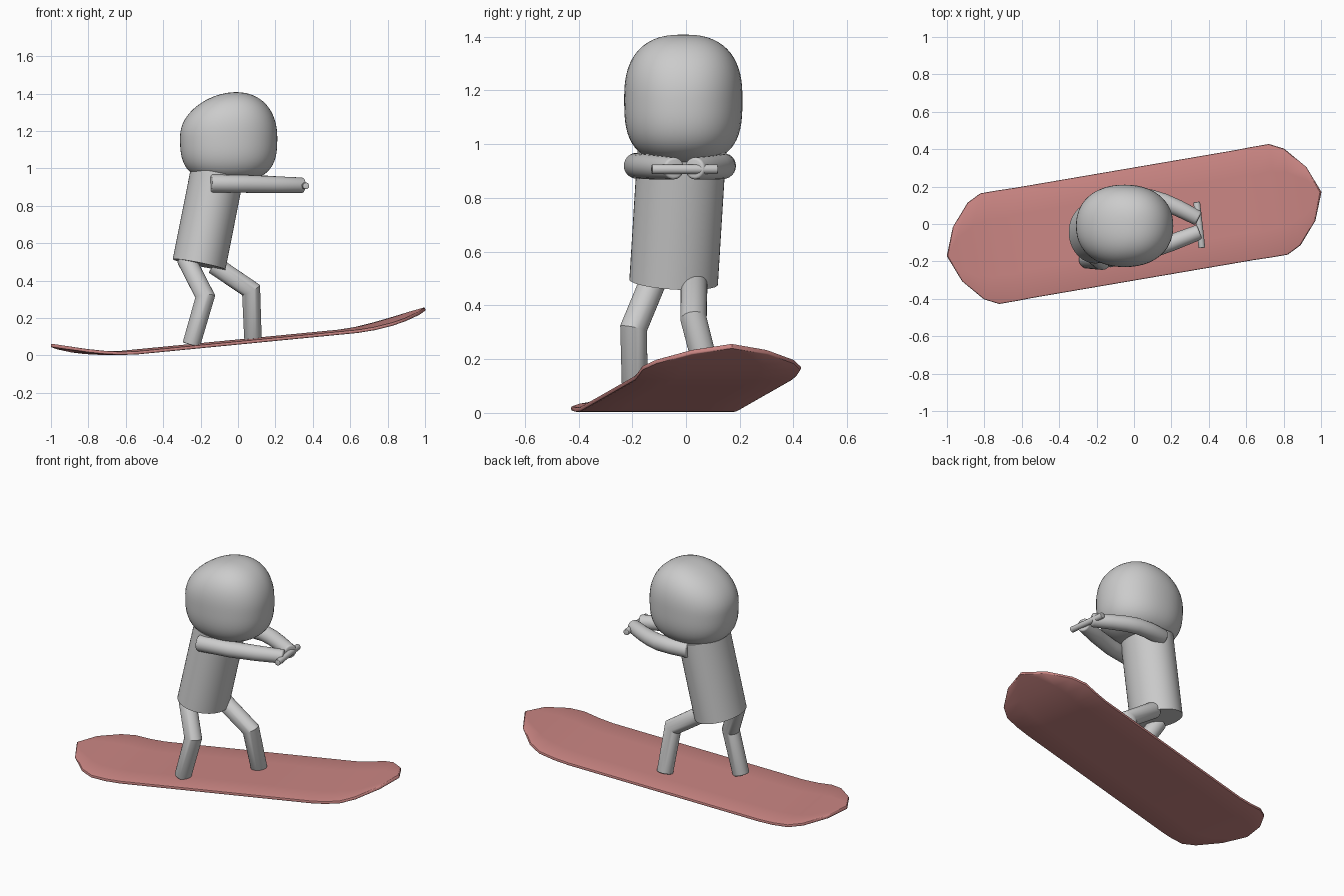
import bpy, bmesh, math
from mathutils import Vector

if "Cube" in bpy.data.objects:
    bpy.data.objects.remove(bpy.data.objects["Cube"])


def finish(name, bm, angle=40, mods=()):
    bmesh.ops.recalc_face_normals(bm, faces=bm.faces)
    me = bpy.data.meshes.new(name)
    bm.to_mesh(me)
    bm.free()
    ob = bpy.data.objects.new(name, me)
    bpy.context.collection.objects.link(ob)
    bpy.ops.object.select_all(action='DESELECT')
    ob.select_set(True)
    bpy.context.view_layer.objects.active = ob
    for kind, props in mods:
        m = ob.modifiers.new(kind.title(), kind)
        for k, v in props.items():
            setattr(m, k, v)
    if mods:
        bpy.ops.object.convert(target='MESH')
    bpy.ops.object.shade_smooth_by_angle(angle=math.radians(angle))
    return ob


def tube(name, pts, radii, flat=1.0, sides=24, bevel=0.0, angle=30):
    """Mitred tube: each ring is slid along its segment onto the joint plane."""
    pts = [Vector(p) for p in pts]
    dirs = [(b - a).normalized() for a, b in zip(pts, pts[1:])]
    d = dirs[0]
    side = (Vector((0, 1, 0)) - d * d.y if abs(d.y) < 0.9 else Vector((0, 0, 1)) - d * d.z).normalized()
    other = d.cross(side)
    ring = [pts[0] + radii[0] * (side * math.cos(a) + other * flat * math.sin(a))
            for a in (2 * math.pi * i / sides for i in range(sides))]
    bm = bmesh.new()
    rings = [[bm.verts.new(v) for v in ring]]
    for i in range(1, len(pts)):
        d = dirs[i - 1]
        n = (d + dirs[min(i, len(dirs) - 1)]).normalized()
        ring = [v + d * ((pts[i] - v).dot(n) / d.dot(n)) for v in ring]
        ring = [pts[i] + (v - pts[i]) * radii[i] / radii[i - 1] for v in ring]
        rings.append([bm.verts.new(v) for v in ring])
    for a, b in zip(rings, rings[1:]):
        for j in range(sides):
            k = (j + 1) % sides
            bm.faces.new((a[j], a[k], b[k], b[j]))
    caps = [bm.faces.new(rings[0]), bm.faces.new(rings[-1])]
    if bevel:
        edges = list({e for f in caps for e in f.edges})
        bmesh.ops.bevel(bm, geom=edges, offset=bevel, segments=3, profile=0.5, affect='EDGES')
    return finish(name, bm, angle)


# Board: flat deck with faceted, upturned tips, yawed and pitched
half = [(0.0, 0.298), (0.3, 0.298), (0.6, 0.298), (0.69, 0.3), (0.782, 0.3), (0.858, 0.262), (0.957, 0.147)]
stations = [(-u, w) for u, w in half[:0:-1]] + half
yaw, pitch = math.radians(9.7), 0.096
bm = bmesh.new()


def deck(u, v):
    z = 0.072 + pitch * u + 0.08 * (max(0, abs(u) - 0.6) / 0.415) ** 1.7
    return bm.verts.new((u * math.cos(yaw) - v * math.sin(yaw),
                         u * math.sin(yaw) + v * math.cos(yaw), z))


rows = [[deck(u, w * f) for f in (-1, -0.5, 0, 0.5, 1)] for u, w in stations]
for a, b in zip(rows, rows[1:]):
    for j in range(4):
        bm.faces.new((a[j], b[j], b[j + 1], a[j + 1]))
for row, u in ((rows[0], -1.015), (rows[-1], 1.015)):
    tip = deck(u, 0)
    for j in range(4):
        bm.faces.new((row[j], row[j + 1], tip))
board = finish("board", bm, 40, [
    ('SOLIDIFY', dict(thickness=0.018, offset=0)),
    ('BEVEL', dict(width=0.006, segments=2, limit_method='ANGLE', angle_limit=math.radians(50)))])
mat = bpy.data.materials.new("board_red")
mat.diffuse_color = (0.6, 0.24, 0.23, 1)
mat.use_nodes = True
mat.node_tree.nodes["Principled BSDF"].inputs["Base Color"].default_value = mat.diffuse_color
board.data.materials.append(mat)

# Head: sphere reshaped to a flat-bottomed, slightly forward-leaning egg
bm = bmesh.new()
bmesh.ops.create_uvsphere(bm, u_segments=48, v_segments=32, radius=1)
for v in bm.verts:
    z = max(-1.0, min(1.0, v.co.z))
    px, py = (2.0, 2.5) if z > 0 else (3.0, 3.0)
    fx = max(0, 1 - abs(z) ** px) ** (1 / px)
    fy = max(0, 1 - abs(z) ** py) ** (1 / py)
    t = math.atan2(v.co.y, v.co.x)
    c, s = math.cos(t), math.sin(t)
    k = (abs(c) ** 2.2 + abs(s) ** 2.2) ** (-1 / 2.2)
    lean = 0.04 * z * z if z > 0 else 0
    v.co = (-0.05 + lean + 0.26 * c * k * fx, -0.01 + 0.22 * s * k * fy, 1.17 + 0.238 * z)
finish("head", bm, 60)

# Torso: leaning oval cylinder with softened ends
tube("torso", [(-0.208, -0.046, 0.487), (-0.112, -0.016, 0.97)], [0.165, 0.165],
     flat=0.87, sides=48, bevel=0.018)

# Arms reaching forward to the handle
tube("near_arm", [(-0.145, -0.186, 0.92), (0.05, -0.15, 0.917), (0.2, -0.1, 0.913), (0.35, -0.043, 0.91)],
     [0.048, 0.047, 0.045, 0.041], bevel=0.01)
tube("far_arm", [(-0.11, 0.125, 0.92), (0.0, 0.138, 0.919), (0.09, 0.137, 0.917), (0.16, 0.117, 0.915),
                 (0.24, 0.083, 0.912), (0.345, 0.03, 0.91)],
     [0.048, 0.048, 0.047, 0.046, 0.044, 0.041], bevel=0.01)
tube("handle", [(0.335, 0.118, 0.907), (0.363, -0.128, 0.907)], [0.018, 0.018], sides=16, bevel=0.004)

# Bent legs standing on the board
tube("rear_leg", [(-0.28, -0.11, 0.52), (-0.175, -0.195, 0.315), (-0.25, -0.19, 0.057)],
     [0.05, 0.05, 0.048], bevel=0.006)
tube("front_leg", [(-0.13, 0.03, 0.485), (0.07, 0.028, 0.35), (0.08, 0.095, 0.088)],
     [0.05, 0.049, 0.047], bevel=0.006)
